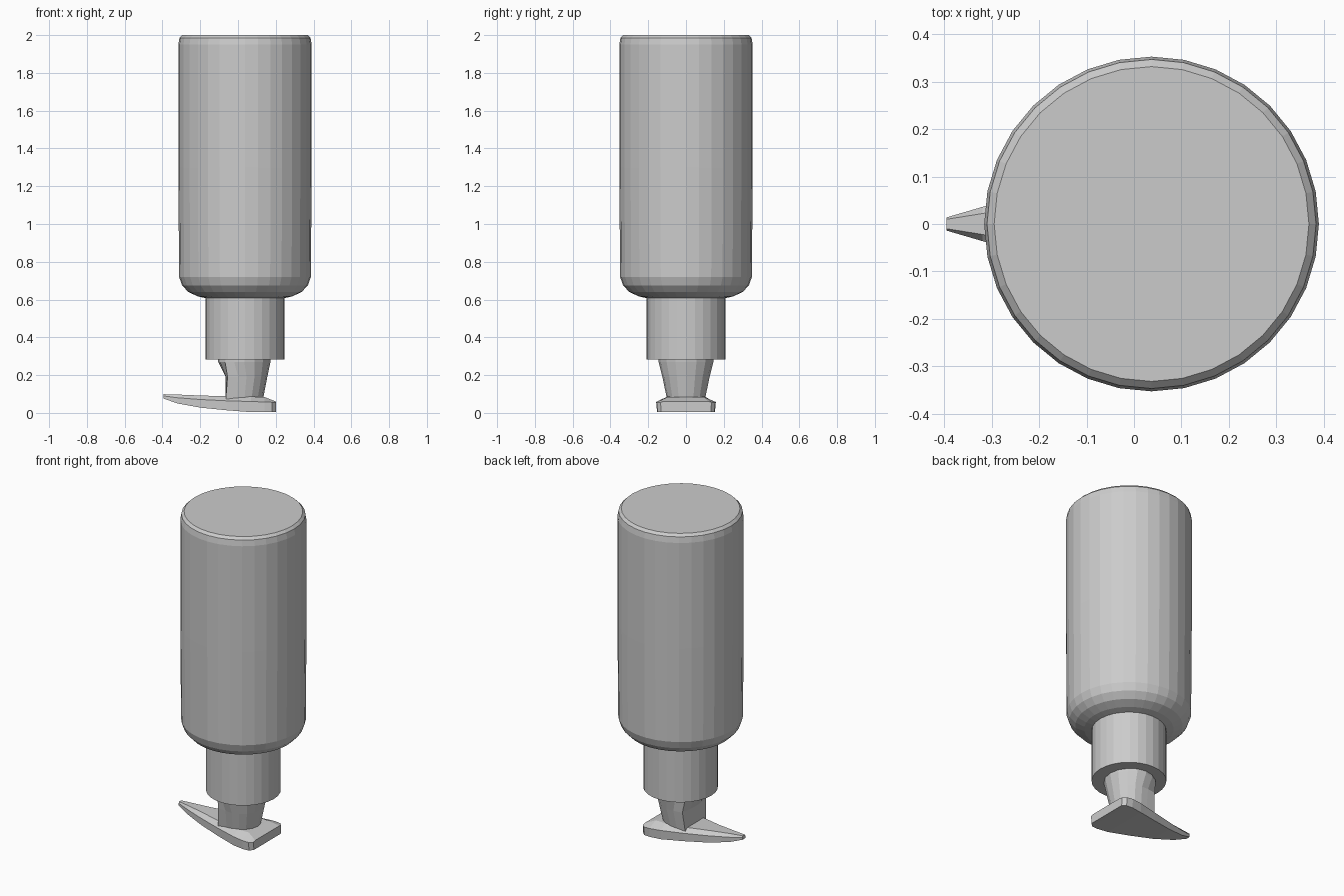
import bpy, bmesh
from math import cos, sin, pi

if "Cube" in bpy.data.objects:
    bpy.data.objects.remove(bpy.data.objects["Cube"])

CX = 0.037  # bottle axis


def make_object(name, rings):
    """Skin a stack of equal-length closed rings and cap both ends."""
    bm = bmesh.new()
    loops = [[bm.verts.new(p) for p in ring] for ring in rings]
    n = len(loops[0])
    for a, b in zip(loops, loops[1:]):
        for i in range(n):
            j = (i + 1) % n
            bm.faces.new((a[i], a[j], b[j], b[i]))
    bm.faces.new(loops[0][::-1])
    bm.faces.new(loops[-1])
    bmesh.ops.recalc_face_normals(bm, faces=bm.faces)
    mesh = bpy.data.meshes.new(name)
    bm.to_mesh(mesh)
    bm.free()
    obj = bpy.data.objects.new(name, mesh)
    bpy.context.collection.objects.link(obj)
    return obj


def lathe(name, profile, sides):
    return make_object(name, [
        [(CX + r * cos(2 * pi * i / sides), r * sin(2 * pi * i / sides), z)
         for i in range(sides)] for r, z in profile])


# Inverted bottle body: rounded shoulder below, flat base on top
lathe("bottle_body", [(0.19, 0.603), (0.25, 0.617), (0.30, 0.64), (0.333, 0.675),
                      (0.349, 0.72), (0.353, 1.3), (0.353, 1.95), (0.347, 1.985),
                      (0.332, 2.0)], 32)

# Screw collar
lathe("collar", [(0.209, 0.283), (0.209, 0.61)], 28)


# Pump stem: square towards the spout, round at the back, flaring into the collar
def stem_ring(x0, x1, half_y, z, square, sides=16):
    cx, rx = (x0 + x1) / 2, (x1 - x0) / 2
    ring = []
    for i in range(sides):
        a = 2 * pi * (i + 0.0) / sides
        c, s = cos(a), sin(a)
        k = 1 + square * (1 / max(abs(c), abs(s)) - 1) if c < -0.01 else 1
        ring.append((cx + rx * c * k, half_y * s * k, z))
    return ring


make_object("pump_stem", [
    stem_ring(-0.065, 0.132, 0.10, 0.07, 1.0),
    stem_ring(-0.065, 0.155, 0.125, 0.19, 0.7),
    stem_ring(-0.105, 0.172, 0.145, 0.27, 0.1),
    stem_ring(-0.105, 0.175, 0.147, 0.30, 0.0)])

# Pump head with tapering spout: x, half width, bottom z, rim z, top z, top half width
stations = [(-0.395, 0.014, 0.076, 0.090, 0.099, 0.010),
            (-0.32, 0.036, 0.050, 0.080, 0.097, 0.022),
            (-0.20, 0.072, 0.028, 0.071, 0.092, 0.045),
            (-0.06, 0.112, 0.014, 0.064, 0.088, 0.080),
            (0.07, 0.147, 0.004, 0.060, 0.086, 0.100),
            (0.14, 0.158, 0.004, 0.058, 0.084, 0.095),
            (0.18, 0.155, 0.004, 0.056, 0.068, 0.110),
            (0.20, 0.135, 0.006, 0.055, 0.060, 0.120)]
make_object("pump_head", [
    [(x, -w * 0.97, zb), (x, w * 0.97, zb), (x, w, zr), (x, t, zt), (x, -t, zt), (x, -w, zr)]
    for x, w, zb, zr, zt, t in stations])
